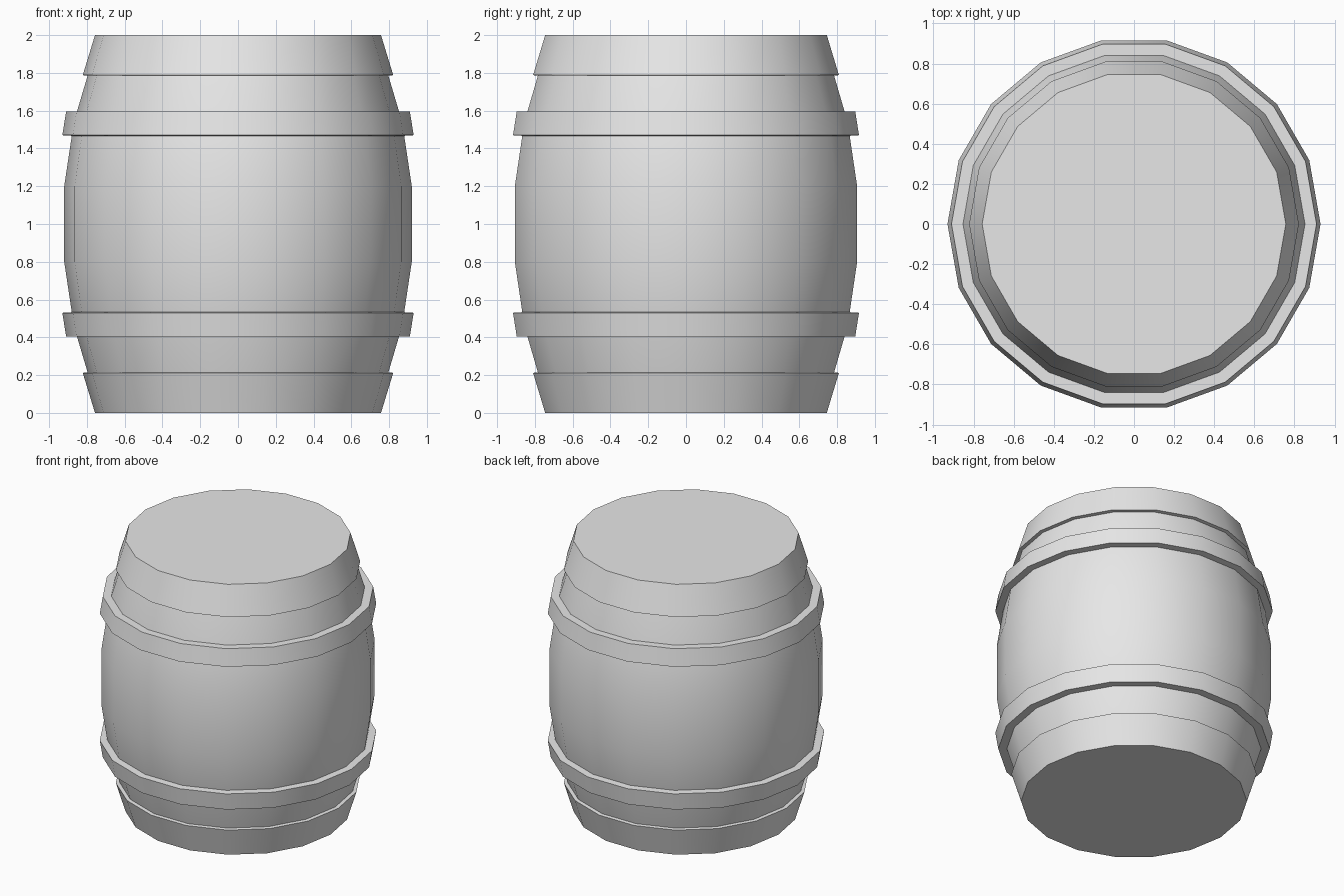
import bpy, bmesh, math

SIDES = 18
MIDDLE = 1.0  # height of the mirror plane

cube = bpy.data.objects.get("Cube")
if cube:
    bpy.data.objects.remove(cube, do_unlink=True)

grey = bpy.data.materials.new("plain_grey")
grey.use_nodes = True
grey.diffuse_color = (0.8, 0.8, 0.8, 1)
grey.node_tree.nodes["Principled BSDF"].inputs["Base Color"].default_value = grey.diffuse_color


def lathe(name, profile, closed=False):
    """Turn (radius, height) points about z; an open profile gets end caps."""
    bm = bmesh.new()
    rings = []
    for r, z in profile:
        angles = [2 * math.pi * i / SIDES for i in range(SIDES)]
        rings.append([bm.verts.new((r * math.cos(a), r * math.sin(a), z)) for a in angles])
    pairs = list(zip(rings, rings[1:]))
    if closed:
        pairs.append((rings[-1], rings[0]))
    else:
        bm.faces.new(rings[0])
        bm.faces.new(rings[-1])
    for low, high in pairs:
        for i in range(SIDES):
            j = (i + 1) % SIDES
            bm.faces.new((low[i], low[j], high[j], high[i]))
    bmesh.ops.recalc_face_normals(bm, faces=bm.faces)
    mesh = bpy.data.meshes.new(name)
    bm.to_mesh(mesh)
    bm.free()
    mesh.materials.append(grey)
    obj = bpy.data.objects.new(name, mesh)
    bpy.context.collection.objects.link(obj)
    bpy.ops.object.select_all(action='DESELECT')
    obj.select_set(True)
    bpy.context.view_layer.objects.active = obj
    bpy.ops.object.shade_smooth_by_angle(angle=math.radians(30))


def mirrored(profile):
    return [(r, 2 * MIDDLE - z) for r, z in profile]


# Bulging barrel body
upper = [(0.92, 1.2), (0.869, 1.54), (0.765, 1.89)]
lathe("barrel_body", mirrored(upper)[::-1] + upper)

# Raised hoops and the solid end bands with their heads
hoop = [(0.85, 1.465), (0.93, 1.47), (0.91, 1.595), (0.84, 1.595)]
end_band = [(0.78, 1.783), (0.822, 1.788), (0.757, 2.0)]
lathe("upper_hoop", hoop, closed=True)
lathe("lower_hoop", mirrored(hoop), closed=True)
lathe("top_end_band", end_band)
lathe("bottom_end_band", mirrored(end_band))
